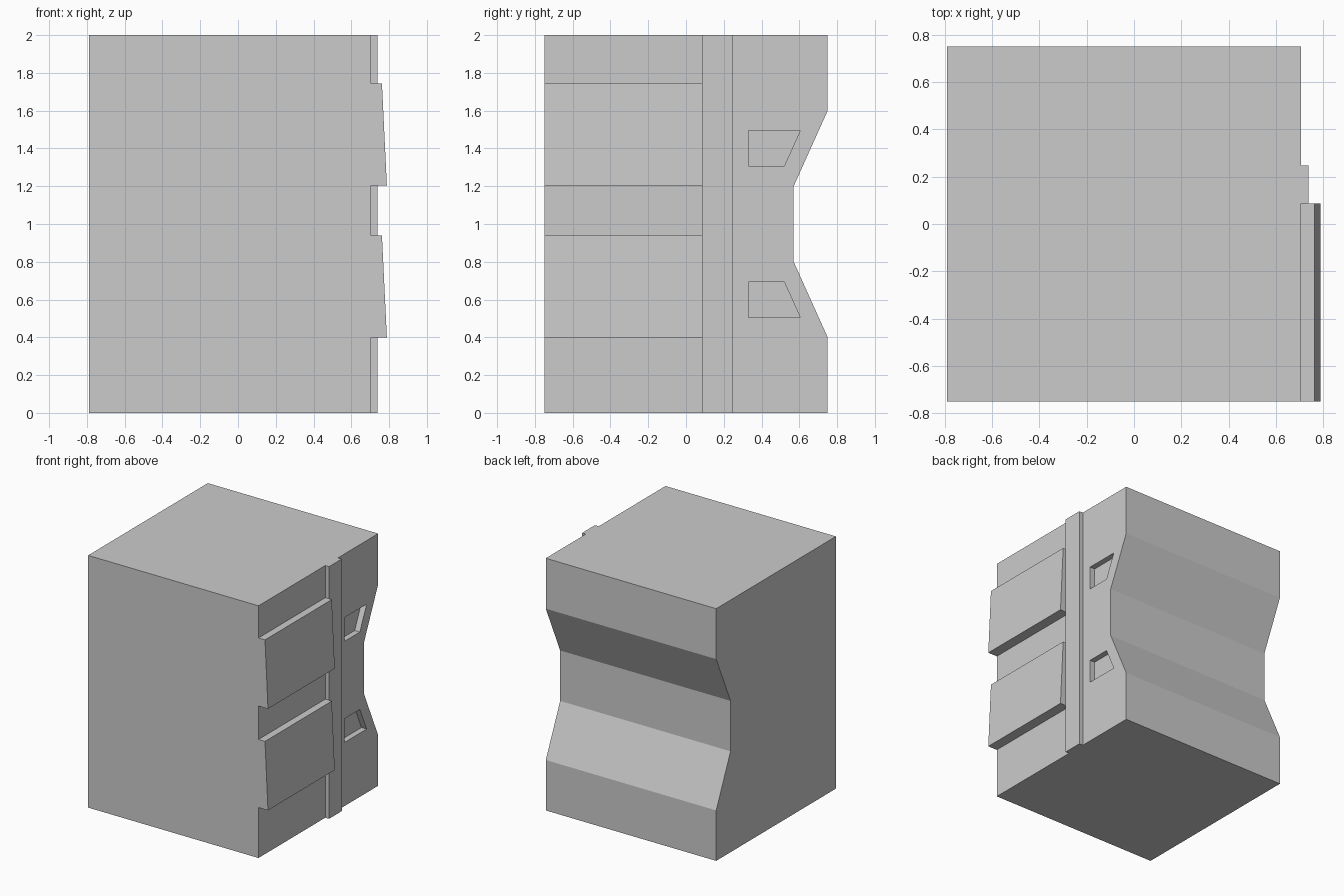
import bpy, bmesh

if "Cube" in bpy.data.objects:
    bpy.data.objects.remove(bpy.data.objects["Cube"])


def prism(name, points, lo, hi, axis):
    """Extrude a closed profile along axis: 'x' takes (y, z), 'y' takes (x, z)."""
    bm = bmesh.new()
    place = (lambda a, b: (lo, a, b)) if axis == 'x' else (lambda a, b: (a, lo, b))
    face = bm.faces.new([bm.verts.new(place(a, b)) for a, b in points])
    ext = bmesh.ops.extrude_face_region(bm, geom=[face])
    moved = [v for v in ext['geom'] if isinstance(v, bmesh.types.BMVert)]
    step = (hi - lo, 0, 0) if axis == 'x' else (0, hi - lo, 0)
    bmesh.ops.translate(bm, verts=moved, vec=step)
    bmesh.ops.recalc_face_normals(bm, faces=bm.faces)
    mesh = bpy.data.meshes.new(name)
    bm.to_mesh(mesh)
    bm.free()
    obj = bpy.data.objects.new(name, mesh)
    bpy.context.collection.objects.link(obj)
    return obj


def combine(target, part, operation):
    """Join or cut a helper part; the helper itself stays hidden."""
    mod = target.modifiers.new(part.name, 'BOOLEAN')
    mod.object = part
    mod.operation = operation
    mod.solver = 'EXACT'
    part.hide_render = True
    part.hide_set(True)


SIDE = 0.705      # right wall of the body
INNER = 0.60      # how far raised parts reach into the body
STRIP_Y = 0.087   # where panels meet the strip

# Main block with a waisted back
body = prism('body', [(-0.75, 0), (0.75, 0), (0.75, 0.4), (0.57, 0.8),
                      (0.57, 1.2), (0.75, 1.6), (0.75, 2), (-0.75, 2)],
             -0.79, SIDE, 'x')

# Full-height vertical strip on the right side
strip = prism('strip', [(STRIP_Y, 0), (0.247, 0), (0.247, 2), (STRIP_Y, 2)],
              INNER, 0.738, 'x')
combine(body, strip, 'UNION')

# Two sloping panels, flaring outward at the bottom
for label, z in (('lower', 0.4), ('upper', 1.205)):
    panel = prism(label + '_panel',
                  [(INNER, z), (0.788, z), (0.762, z + 0.54), (INNER, z + 0.54)],
                  -0.75, STRIP_Y, 'y')
    combine(body, panel, 'UNION')

# Two shallow slanted recesses, mirrored about mid height
for label, s in (('upper', 1), ('lower', -1)):
    outline = [(0.33, 1 + s * 0.307), (0.52, 1 + s * 0.307),
               (0.605, 1 + s * 0.495), (0.33, 1 + s * 0.495)]
    cutter = prism(label + '_recess', outline, SIDE - 0.045, 0.9, 'x')
    combine(body, cutter, 'DIFFERENCE')
